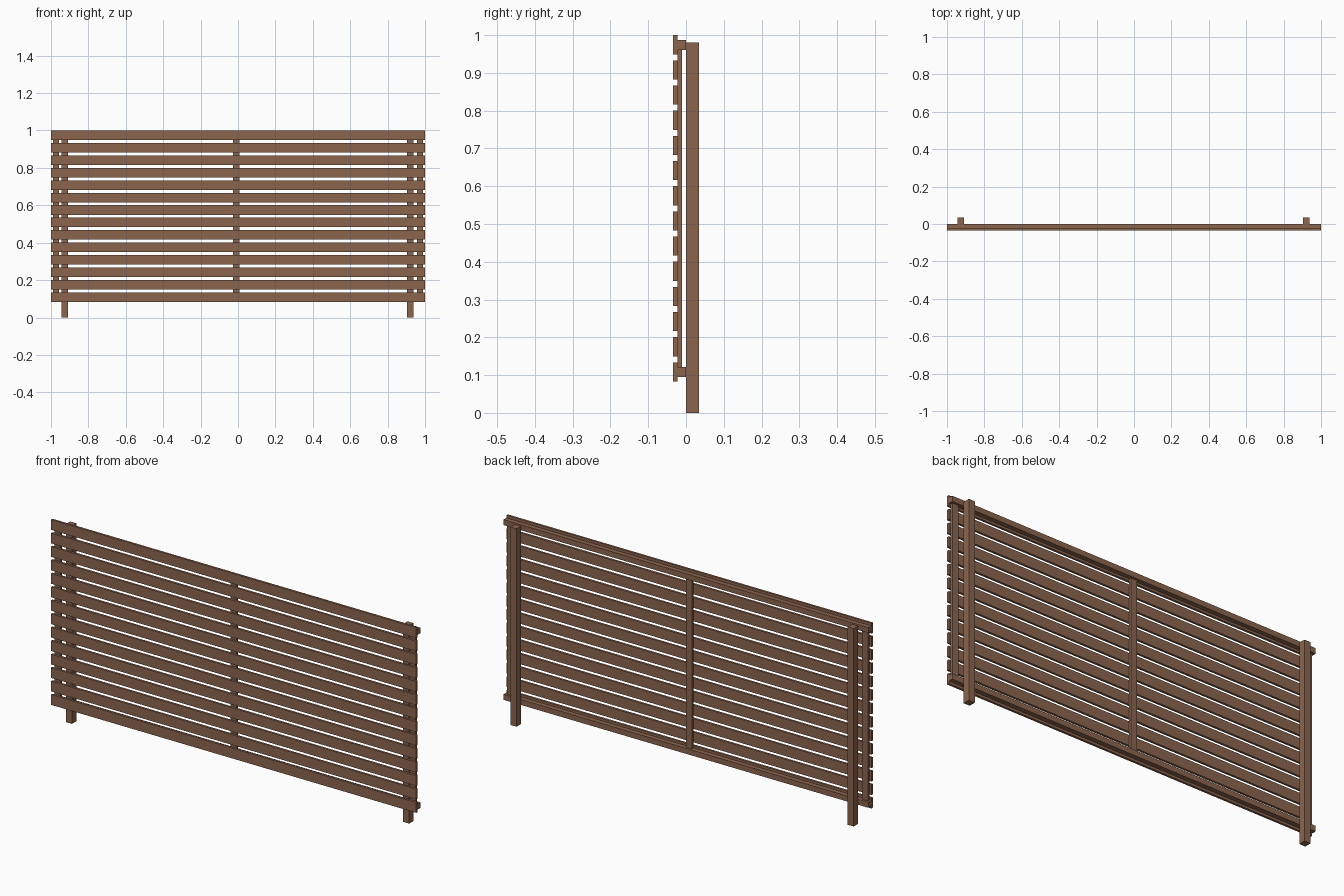
import bpy

cube = bpy.data.objects.get("Cube")
if cube:
    bpy.data.objects.remove(cube, do_unlink=True)

wood = bpy.data.materials.new("brown_wood")
wood.use_nodes = True
color = (0.258, 0.130, 0.076, 1)
wood.diffuse_color = color
wood.node_tree.nodes["Principled BSDF"].inputs["Base Color"].default_value = color


def board(name, x, y, z):
    """Box spanning the given (low, high) ranges."""
    spans = (x, y, z)
    bpy.ops.mesh.primitive_cube_add(size=1, location=[(a + b) / 2 for a, b in spans])
    ob = bpy.context.object
    ob.name = name
    ob.scale = [b - a for a, b in spans]
    bpy.ops.object.transform_apply(location=False, rotation=False, scale=True)
    ob.data.materials.append(wood)
    return ob


FRONT, SLAT_BACK, BATTEN_BACK, RAIL_BACK, BACK = -0.034, -0.023, -0.011, 0.0, 0.034
HALF = 0.0165  # half width of posts and battens

# Horizontal slats
count, height, low = 14, 0.051, 0.083
pitch = (1 - height - low) / (count - 1)
for i in range(count):
    z = low + i * pitch
    board(f"slat_{i + 1}", (-1, 1), (FRONT, SLAT_BACK), (z, z + height))

# Rails behind the top and bottom slats
for name, z in (("bottom_rail", (0.095, 0.122)), ("top_rail", (0.960, 0.987))):
    board(name, (-1, 1), (SLAT_BACK, RAIL_BACK), z)

# Thin upright battens between the rails
for name, x in (("right_batten", -0.973), ("middle_batten", -0.009), ("left_batten", 0.973)):
    board(name, (x - HALF, x + HALF), (SLAT_BACK, BATTEN_BACK), (0.122, 0.960))

# Posts behind the panel
for name, x in (("right_post", -0.926), ("left_post", 0.921)):
    board(name, (x - HALF, x + HALF), (RAIL_BACK, BACK), (0, 0.98))
